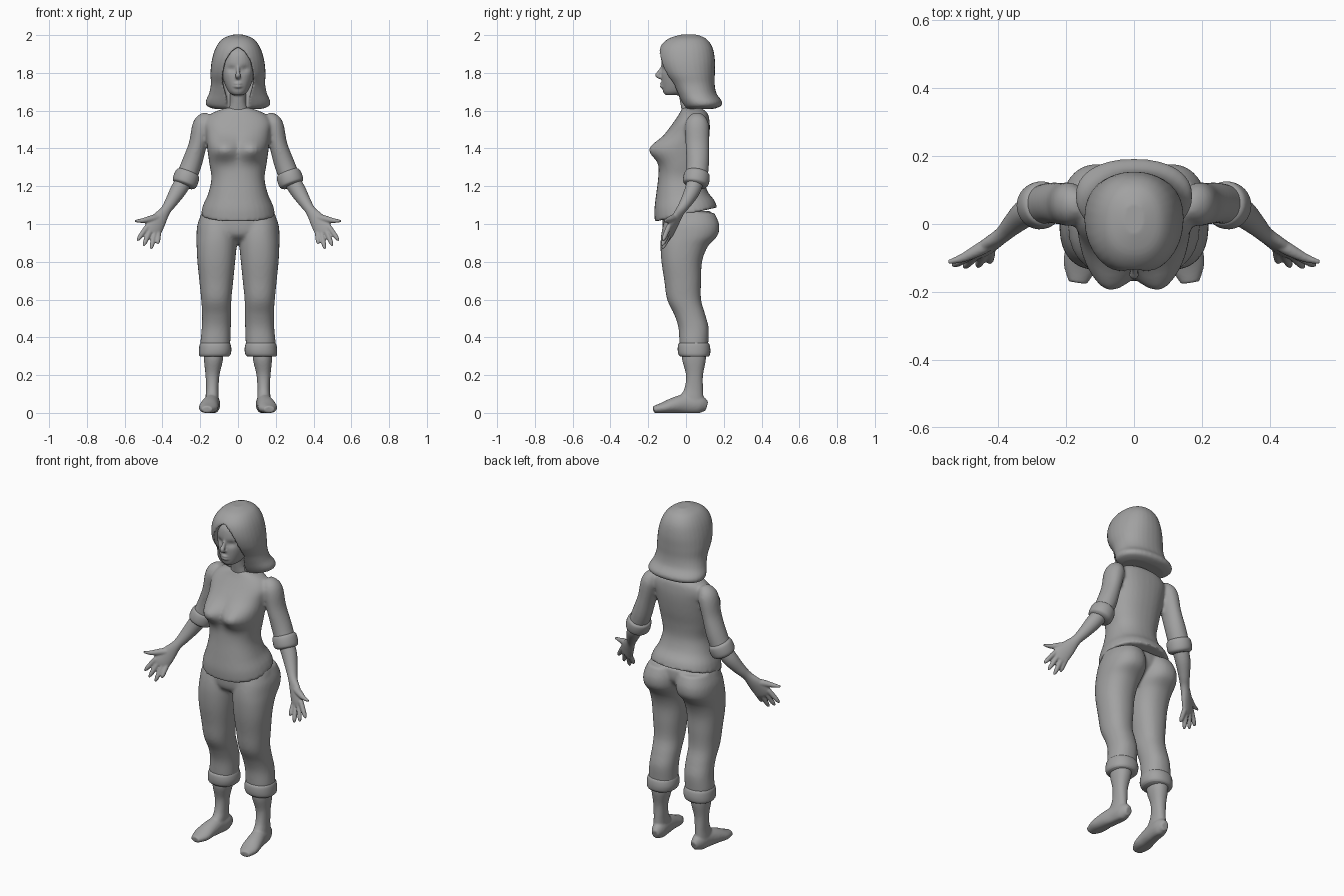
import bpy, bmesh, math
from math import exp
from mathutils import Vector

if "Cube" in bpy.data.objects:
    bpy.data.objects.remove(bpy.data.objects["Cube"])

GREY = 0.36
clay = bpy.data.materials.new("clay_grey")
clay.use_nodes = True
clay.diffuse_color = (GREY, GREY, GREY, 1)
clay.node_tree.nodes["Principled BSDF"].inputs["Base Color"].default_value = (GREY, GREY, GREY, 1)

SIDES = 32
BOTH = (1, -1)


def spline(rows, steps=5):
    """Smooth in-between rows through the given key rows."""
    out = []
    for i in range(len(rows) - 1):
        a, b, c, d = rows[max(i - 1, 0)], rows[i], rows[i + 1], rows[min(i + 2, len(rows) - 1)]
        for k in range(steps):
            t = k / steps
            out.append([0.5 * (2*q + (r - p)*t + (2*p - 5*q + 4*r - s)*t*t + (3*q - p - 3*r + s)*t**3)
                        for p, q, r, s in zip(a, b, c, d)])
    return out + [list(rows[-1])]


def skin(bm, rings):
    """Closed surface through a list of rings of points."""
    loops = [[bm.verts.new(p) for p in ring] for ring in rings]
    for low, high in zip(loops, loops[1:]):
        for j in range(SIDES):
            k = (j + 1) % SIDES
            bm.faces.new((low[j], low[k], high[k], high[j]))
    bm.faces.new(loops[0])
    bm.faces.new(loops[-1])


def circle(power):
    for j in range(SIDES):
        a = math.tau * j / SIDES
        yield [math.copysign(abs(v) ** power, v) for v in (math.cos(a), math.sin(a))]


def stack(bm, rows, sides=(1,), power=0.9):
    """Level rings: height, centre x, half width, front y, back y."""
    for s in sides:
        skin(bm, [[(s * (x + w*c), (f + b)/2 + (b - f)/2*n, z) for c, n in circle(power)]
                  for z, x, w, f, b in spline(rows)])


def tube(bm, rows, sides=BOTH, across=(1, 0, 0)):
    """Rings along a path: x, y, z, half width along 'across', half depth."""
    rows = spline(rows)
    pts = [Vector(r[:3]) for r in rows]
    for s in sides:
        rings = []
        for i, r in enumerate(rows):
            d = (pts[min(i + 1, len(pts) - 1)] - pts[max(i - 1, 0)]).normalized()
            u = Vector(across)
            u = (u - d * u.dot(d)).normalized()
            v = d.cross(u)
            ring = [pts[i] + u*r[3]*c + v*r[4]*n for c, n in circle(1)]
            rings.append([(s * p.x, p.y, p.z) for p in ring])
        skin(bm, rings)


def finish(name, bm, shape=None, voxel=0, smooth=4, cutter=None):
    if shape:
        for v in bm.verts:
            shape(v.co)
    bmesh.ops.recalc_face_normals(bm, faces=bm.faces)
    me = bpy.data.meshes.new(name)
    bm.to_mesh(me)
    bm.free()
    me.materials.append(clay)
    for p in me.polygons:
        p.use_smooth = True
    ob = bpy.data.objects.new(name, me)
    bpy.context.scene.collection.objects.link(ob)
    if cutter:
        m = ob.modifiers.new("opening", 'BOOLEAN')
        m.operation, m.solver, m.object = 'DIFFERENCE', 'EXACT', cutter
    if voxel:
        m = ob.modifiers.new("blend", 'REMESH')
        m.mode, m.voxel_size, m.use_smooth_shade = 'VOXEL', voxel, True
        m = ob.modifiers.new("soften", 'SMOOTH')
        m.factor, m.iterations = 0.5, smooth
    return ob


def bump(p, x, z, sx, sz):
    return exp(-((abs(p.x) - x) / sx) ** 2 - ((p.z - z) / sz) ** 2)


# Shirt: torso and sleeves blended together
def shirt_shape(p):
    front = min(max(-p.y / 0.08, 0), 1)
    p.y -= 0.066 * front * bump(p, 0.08, 1.395, 0.075, 0.06)
    p.z += 0.23 * p.y * min(max((1.25 - p.z) / 0.2, 0), 1)


bm = bmesh.new()
stack(bm, [(1.05, 0, .197, -.165, .165), (1.1, 0, .185, -.168, .15), (1.16, 0, .159, -.16, .115),
           (1.24, 0, .141, -.148, .095), (1.32, 0, .152, -.142, .1), (1.4, 0, .163, -.14, .115),
           (1.48, 0, .17, -.105, .125), (1.54, 0, .175, -.065, .125),
           (1.585, 0, .14, -.035, .115), (1.615, 0, .065, -.02, .08)], power=0.87)
tube(bm, [(.15, .058, 1.575, .025, .03), (.185, .058, 1.53, .052, .062), (.213, .06, 1.42, .048, .062),
          (.245, .062, 1.32, .054, .06), (.278, .055, 1.235, .055, .058)])
finish("shirt", bm, shirt_shape, 0.009, 5)

# Rolled sleeve cuffs
bm = bmesh.new()
tube(bm, [(.262, .062, 1.277, .052, .054), (.266, .06, 1.266, .064, .066), (.275, .055, 1.24, .068, .07),
          (.284, .051, 1.214, .065, .066), (.288, .049, 1.203, .05, .05)])
finish("sleeve_cuffs", bm)

# Trousers: pelvis and legs
bm = bmesh.new()
stack(bm, [(1.07, 0, .19, -.12, .13), (1.0, 0, .205, -.125, .13),
           (.94, 0, .15, -.115, .08), (.9, 0, .06, -.06, .04)])
stack(bm, [(1.06, .1, .09, -.1, .15), (1.0, .107, .107, -.12, .175), (.94, .11, .11, -.132, .168),
           (.88, .113, .106, -.135, .115), (.8, .115, .1, -.13, .085), (.7, .115, .09, -.115, .08),
           (.6, .115, .08, -.1, .08), (.52, .113, .077, -.062, .102), (.45, .115, .077, -.04, .12),
           (.37, .12, .079, -.035, .118), (.32, .12, .075, -.03, .115)], BOTH)
finish("trousers", bm, voxel=0.009, smooth=5)

# Rolled trouser cuffs
bm = bmesh.new()
stack(bm, [(.375, .12, .074, -.03, .113), (.362, .121, .082, -.041, .124), (.335, .121, .086, -.044, .129),
           (.31, .123, .084, -.04, .127), (.298, .125, .076, -.03, .12)], BOTH)
finish("trouser_cuffs", bm)


# Ankles and bare feet
def flat_sole(p):
    p.z = max(p.z, 0)


bm = bmesh.new()
stack(bm, [(.34, .13, .05, -.02, .105), (.28, .13, .05, -.02, .105), (.2, .135, .037, 0, .09),
           (.13, .136, .033, -.008, .09), (.085, .137, .035, -.035, .092), (.05, .14, .036, -.06, .095)], BOTH)
tube(bm, [(.128, .11, .035, .02, .025), (.132, .07, .045, .038, .05), (.14, 0, .047, .042, .053),
          (.15, -.06, .04, .048, .043), (.158, -.12, .026, .05, .03), (.165, -.172, .018, .028, .018)])
finish("feet", bm, flat_sole, 0.006, 3)

# Forearms, palms and fingers
SPREAD = Vector((.84, -.26, .42)).normalized()
bm = bmesh.new()
tube(bm, [(.27, .055, 1.25, .043, .045), (.315, .035, 1.18, .043, .042), (.355, 0, 1.115, .033, .032),
          (.385, -.03, 1.07, .028, .024), (.42, -.057, 1.02, .043, .021),
          (.448, -.08, .975, .049, .018), (.46, -.09, .953, .04, .014)], across=SPREAD)
KNUCKLES = Vector((.45, -.082, .97))
fingers = [(.036, (.533, -.122, .912)), (.013, (.5, -.128, .884)),
           (-.012, (.46, -.126, .868)), (-.034, (.425, -.115, .895))]
for offset, tip in fingers:
    base, tip = KNUCKLES + SPREAD * offset, Vector(tip)
    rows = [(*base.lerp(tip, t), r, r) for t, r in ((0, .014), (.4, .0135), (.8, .0115), (1, .005))]
    tube(bm, rows)
tube(bm, [(.41, -.048, 1.035, .02, .02), (.455, -.075, 1.028, .019, .019),
          (.505, -.1, 1.018, .013, .013), (.547, -.112, 1.016, .006, .006)], across=(0, 0, 1))
finish("arms_and_hands", bm, voxel=0.005, smooth=3)


# Head, neck and face features
def face_shape(p):
    if p.y < -0.05:
        p.y += 0.014 * bump(p, 0.036, 1.82, 0.024, 0.018)


bm = bmesh.new()
stack(bm, [(1.682, 0, .028, -.108, -.03), (1.7, 0, .05, -.121, .02), (1.74, 0, .07, -.128, .06),
           (1.79, 0, .085, -.13, .08), (1.84, 0, .089, -.131, .09), (1.9, 0, .08, -.122, .09),
           (1.94, 0, .05, -.09, .06)])
stack(bm, [(1.58, 0, .065, -.02, .075), (1.64, 0, .044, -.03, .065), (1.72, 0, .045, -.045, .06)])
tube(bm, [(0, -.122, 1.84, .008, .008), (0, -.138, 1.81, .01, .01), (0, -.15, 1.787, .014, .013),
          (0, -.125, 1.772, .012, .008)], (1,))
for height in (1.742, 1.728):
    tube(bm, [(-.026, -.119, height, .004, .004), (0, -.13, height, .0085, .0085),
              (.026, -.119, height, .004, .004)], (1,), (0, 0, 1))
finish("head", bm, face_shape, 0.005, 3)

# Arch-shaped cutter for the opening in the hair
arch = [(.035, 1.912), (.065, 1.865), (.08, 1.8), (.079, 1.74), (.062, 1.68), (.05, 1.58)]
outline = [(0, 1.937)] + arch + [(-x, z) for x, z in reversed(arch)]
bm = bmesh.new()
face = bm.faces.new([bm.verts.new((x, -.3, z)) for x, z in outline])
grown = bmesh.ops.extrude_face_region(bm, geom=[face])["geom"]
bmesh.ops.translate(bm, vec=(0, .3, 0), verts=[g for g in grown if isinstance(g, bmesh.types.BMVert)])
cutter = finish("hair_cutter", bm)
cutter.hide_render = True
cutter.display_type = 'WIRE'
cutter.hide_set(True)

# Shoulder-length hair, flared at the ends
bm = bmesh.new()
stack(bm, [(2.002, 0, .03, -.03, .06), (1.98, 0, .082, -.095, .108), (1.935, 0, .117, -.138, .14),
           (1.87, 0, .138, -.147, .153), (1.8, 0, .146, -.125, .153), (1.74, 0, .144, -.082, .152),
           (1.69, 0, .154, -.052, .162), (1.65, 0, .171, -.03, .19), (1.625, 0, .165, -.015, .185),
           (1.61, 0, .13, 0, .15)])
finish("hair", bm, voxel=0.007, smooth=4, cutter=cutter)
